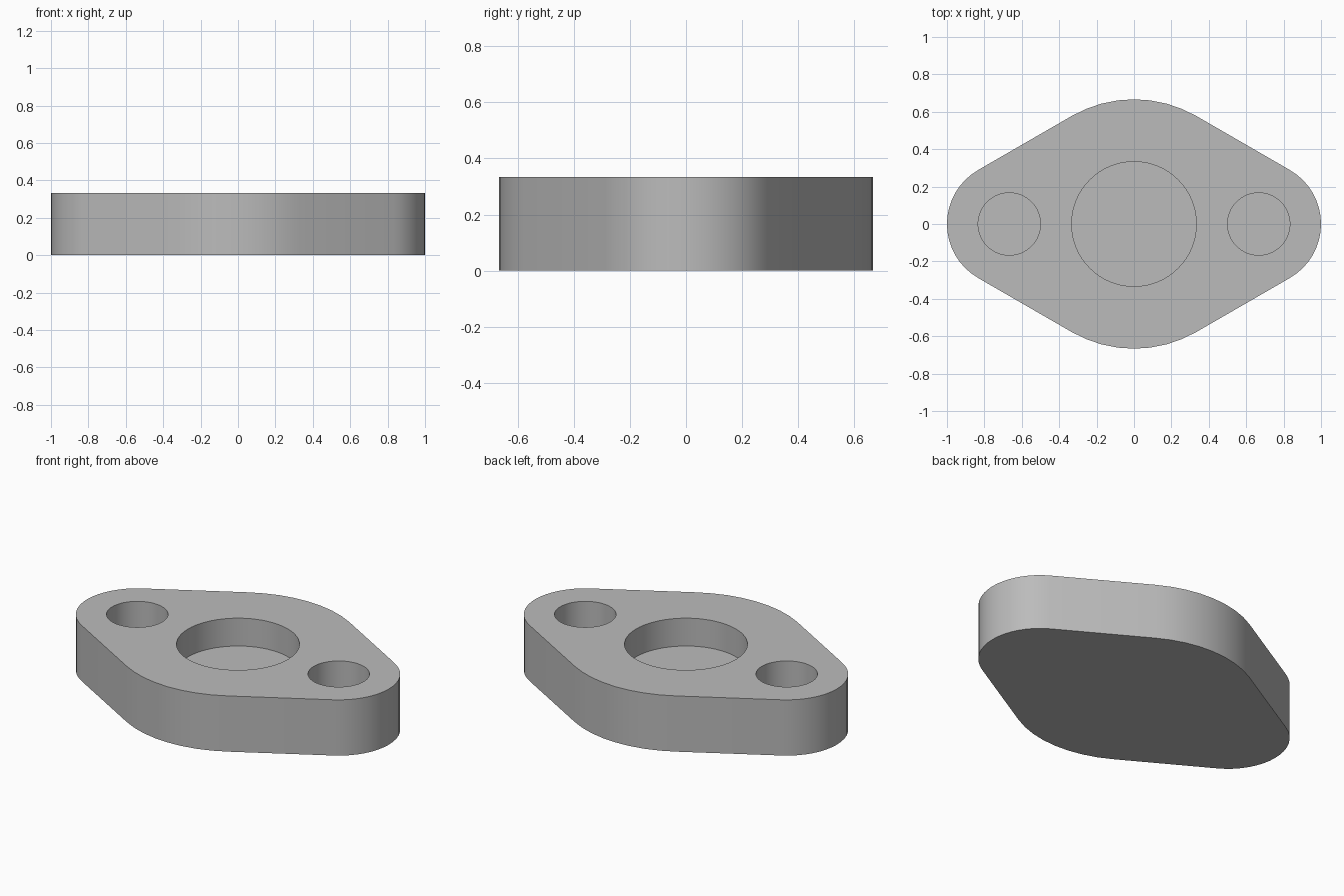
import bpy, bmesh, math

if "Cube" in bpy.data.objects:
    bpy.data.objects.remove(bpy.data.objects["Cube"])

THICK = 1 / 3       # plate thickness
DEPTH = 1 / 6       # pocket depth
R_MID = 2 / 3       # radius of the middle lobe
R_END = 1 / 3       # radius of the end lobes, centred at +-X_END
X_END = 2 / 3

grey = bpy.data.materials.new("grey metal")
grey.diffuse_color = (0.5, 0.5, 0.5, 1)
grey.use_nodes = True
grey.node_tree.nodes["Principled BSDF"].inputs["Base Color"].default_value = grey.diffuse_color


def arc(cx, radius, start, end, steps):
    """Points along an arc centred on the x axis, angles in degrees."""
    angles = [math.radians(start + (end - start) * i / steps) for i in range(steps + 1)]
    return [(cx + radius * math.cos(a), radius * math.sin(a)) for a in angles]


def prism(name, outline, z0, z1):
    """Upright solid made by extruding a closed outline."""
    bm = bmesh.new()
    base = bm.faces.new([bm.verts.new((x, y, z0)) for x, y in outline])
    top = bmesh.ops.extrude_face_region(bm, geom=[base])["geom"]
    bmesh.ops.translate(bm, vec=(0, 0, z1 - z0),
                        verts=[v for v in top if isinstance(v, bmesh.types.BMVert)])
    bmesh.ops.recalc_face_normals(bm, faces=bm.faces)
    mesh = bpy.data.meshes.new(name)
    bm.to_mesh(mesh)
    bm.free()
    mesh.materials.append(grey)
    obj = bpy.data.objects.new(name, mesh)
    bpy.context.collection.objects.link(obj)
    return obj


# Plate: four arcs joined by tangent straight edges
outline = (arc(X_END, R_END, -60, 60, 16) + arc(0, R_MID, 60, 120, 8)
           + arc(-X_END, R_END, 120, 240, 16) + arc(0, R_MID, 240, 300, 8))
plate = prism("flange_plate", outline, 0, THICK)
bpy.context.view_layer.objects.active = plate
plate.select_set(True)

# Blind round pockets: a large bore and two bolt holes
for name, x, radius in (("bore_cutter", 0, 1 / 3),
                        ("left_hole_cutter", -X_END, 1 / 6),
                        ("right_hole_cutter", X_END, 1 / 6)):
    cutter = prism(name, arc(x, radius, 0, 360, 64)[:-1], THICK - DEPTH, THICK + 0.1)
    cutter.hide_render = True
    mod = plate.modifiers.new(name, 'BOOLEAN')
    mod.operation = 'DIFFERENCE'
    mod.solver = 'EXACT'
    mod.object = cutter
    bpy.ops.object.modifier_apply(modifier=name)
    bpy.data.objects.remove(cutter)

# Smooth walls with crisp rims
bpy.ops.object.shade_smooth_by_angle(angle=math.radians(30))
